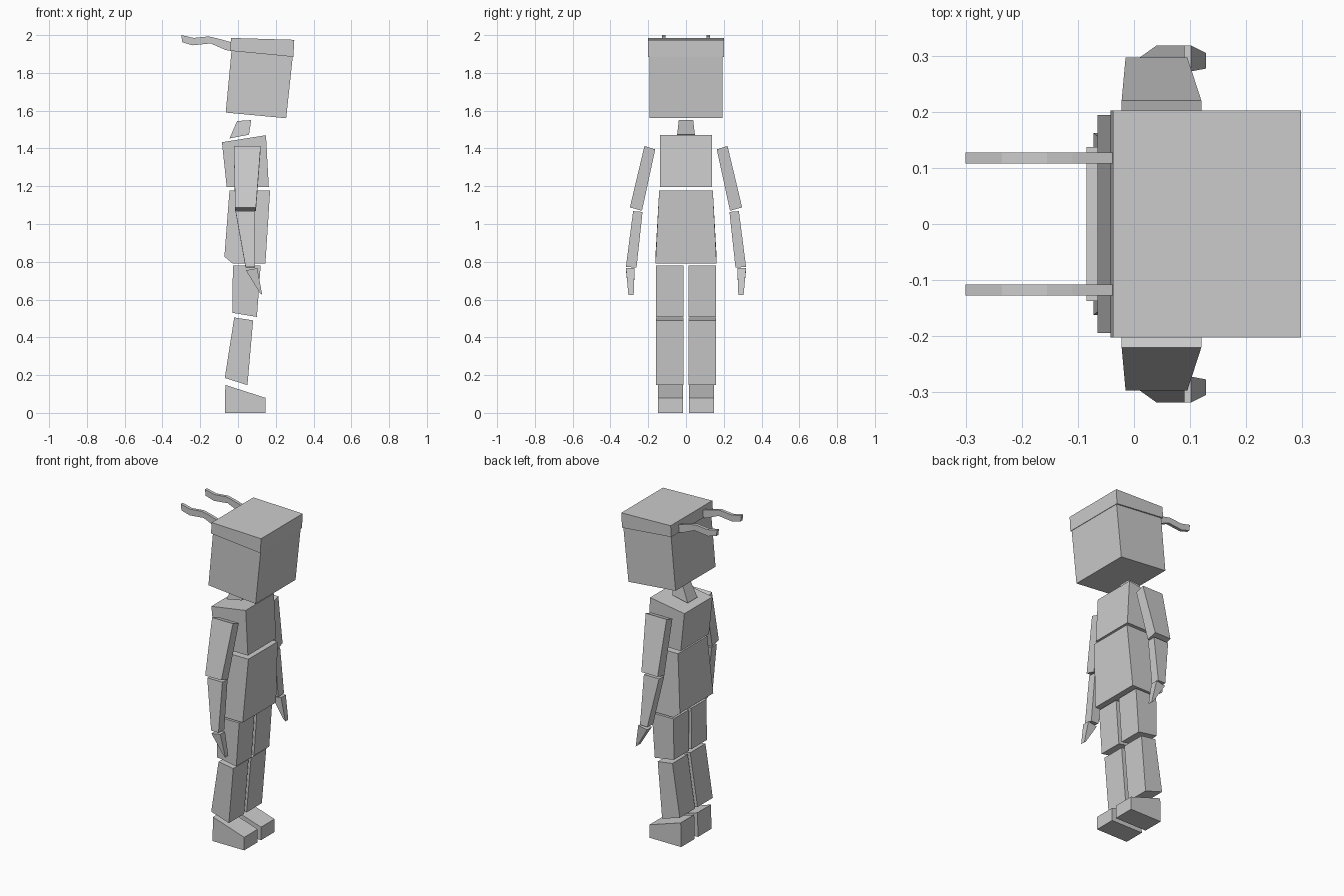
import bpy
import bmesh

cube = bpy.data.objects.get("Cube")
if cube:
    bpy.data.objects.remove(cube, do_unlink=True)

grey = bpy.data.materials.new("plain_grey")
grey.use_nodes = True
grey.diffuse_color = (0.6, 0.6, 0.6, 1)
grey.node_tree.nodes["Principled BSDF"].inputs["Base Color"].default_value = (0.6, 0.6, 0.6, 1)


def slab(name, inner, outer):
    """Close two matching side outlines into one solid."""
    bm = bmesh.new()
    a = [bm.verts.new(p) for p in inner]
    b = [bm.verts.new(p) for p in outer]
    bm.faces.new(a)
    bm.faces.new(b[::-1])
    for i in range(len(a)):
        j = (i + 1) % len(a)
        bm.faces.new((a[j], a[i], b[i], b[j]))
    bmesh.ops.recalc_face_normals(bm, faces=bm.faces)
    mesh = bpy.data.meshes.new(name)
    bm.to_mesh(mesh)
    bm.free()
    mesh.materials.append(grey)
    obj = bpy.data.objects.new(name, mesh)
    bpy.context.collection.objects.link(obj)


def centre_block(name, outline, top_half, low_half=None):
    """Block across the middle; outline starts with its two upper points."""
    low_half = low_half or top_half
    half = [top_half] * 2 + [low_half] * (len(outline) - 2)
    slab(name, [(x, -h, z) for (x, z), h in zip(outline, half)],
         [(x, h, z) for (x, z), h in zip(outline, half)])


def paired_block(name, outline, top_y, low_y=None, tilt=0):
    """Left and right blocks; tilt raises the outer edge of the ends."""
    low_y = low_y or top_y
    n = len(outline) // 2
    spans = [top_y] * n + [low_y] * n
    for side, s in (("left", 1), ("right", -1)):
        slab(f"{side}_{name}",
             [(x, s * y[0], z - tilt) for (x, z), y in zip(outline, spans)],
             [(x, s * y[1], z) for (x, z), y in zip(outline, spans)])


# Head, cap and neck
centre_block("head", [(-0.034, 1.92), (0.29, 1.888), (0.255, 1.56), (-0.065, 1.59)], 0.194)
centre_block("cap", [(-0.037, 1.985), (0.298, 1.975), (0.293, 1.885), (-0.042, 1.917)], 0.202)
centre_block("neck", [(-0.005, 1.545), (0.07, 1.55), (0.058, 1.473), (-0.045, 1.453)], 0.038, 0.047)

# Wavy ribbons trailing behind the cap
paired_block("ribbon",
             [(-0.3, 2.0), (-0.235, 1.985), (-0.155, 1.993), (-0.11, 1.983), (-0.036, 1.962),
              (-0.04, 1.917), (-0.065, 1.921), (-0.145, 1.956), (-0.24, 1.946), (-0.295, 1.962)],
             (0.108, 0.127))

# Torso
centre_block("chest", [(-0.085, 1.433), (0.148, 1.47), (0.163, 1.197), (-0.06, 1.197)], 0.137)
centre_block("belly", [(-0.045, 1.178), (0.17, 1.178), (0.145, 0.79),
                       (-0.027, 0.79), (-0.072, 0.827)], 0.142, 0.162)

# Arms
paired_block("upper_arm", [(-0.022, 1.413), (0.12, 1.413), (0.095, 1.088), (-0.015, 1.088)],
             (0.163, 0.22), (0.233, 0.297), 0.018)
paired_block("forearm", [(-0.013, 1.068), (0.09, 1.068), (0.09, 0.773), (0.04, 0.773)],
             (0.23, 0.28), (0.262, 0.318), 0.004)
paired_block("hand", [(0.042, 0.755), (0.102, 0.766), (0.128, 0.625), (0.115, 0.635)],
             (0.272, 0.318), (0.277, 0.305))

# Legs and feet
paired_block("thigh", [(-0.027, 0.78), (0.12, 0.78), (0.1, 0.508), (-0.03, 0.53)], (0.012, 0.16))
paired_block("shin", [(-0.02, 0.505), (0.08, 0.49), (0.05, 0.147), (-0.07, 0.185)], (0.012, 0.16))
paired_block("foot", [(-0.067, 0.148), (0.145, 0.08), (0.145, 0), (-0.07, 0)], (0.016, 0.147))
